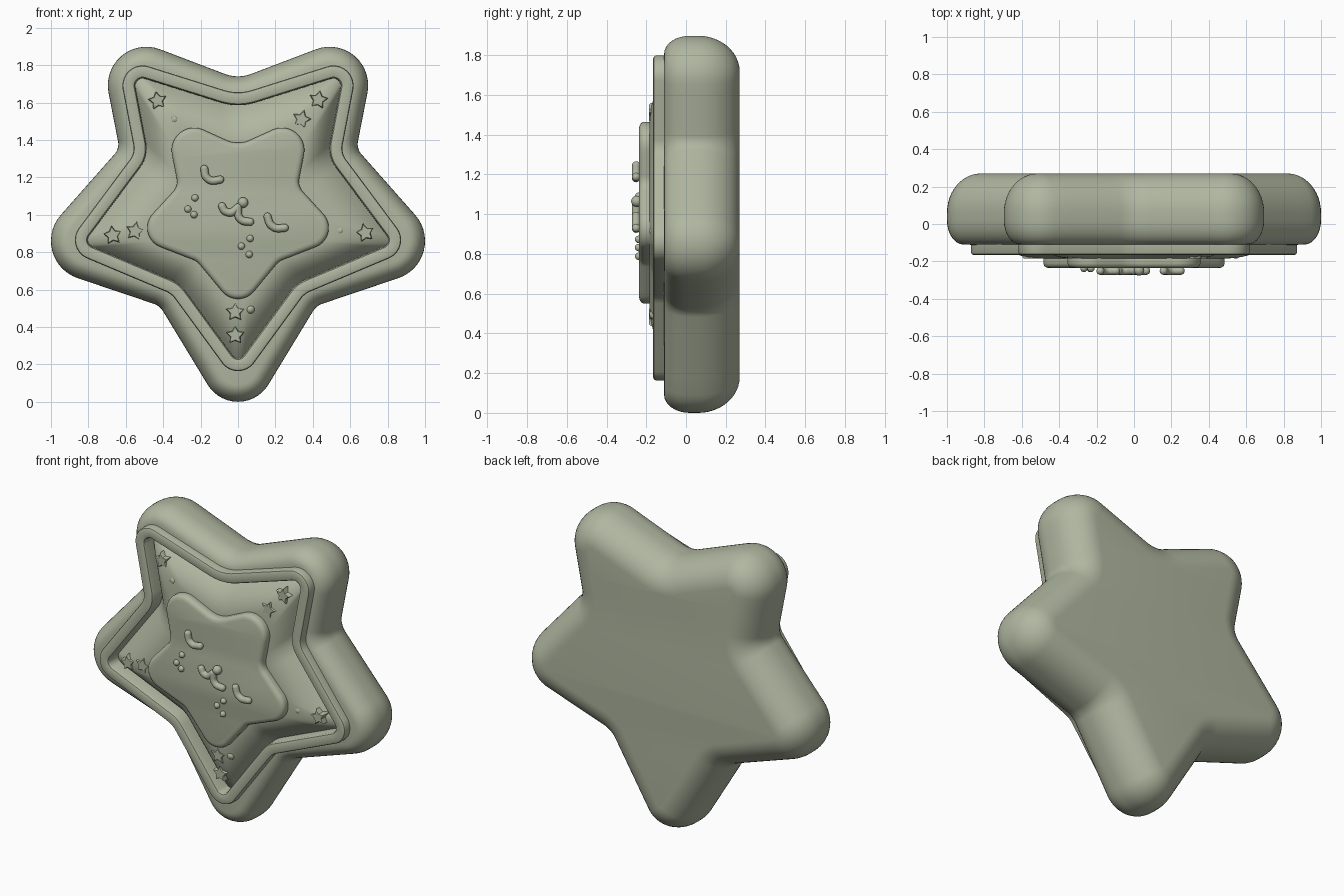
import bpy, bmesh, math
from mathutils import Vector

if "Cube" in bpy.data.objects:
    bpy.data.objects.remove(bpy.data.objects["Cube"])

mat = bpy.data.materials.new("sage green")
mat.diffuse_color = (0.43, 0.47, 0.35, 1)
mat.use_nodes = True
mat.node_tree.nodes["Principled BSDF"].inputs["Base Color"].default_value = mat.diffuse_color


def finish(ob, angle=35):
    ob.data.materials.clear()
    ob.data.materials.append(mat)
    bpy.ops.object.select_all(action='DESELECT')
    ob.select_set(True)
    bpy.context.view_layer.objects.active = ob
    bpy.ops.object.shade_smooth_by_angle(angle=math.radians(angle))


def from_bmesh(name, bm, angle=35):
    bmesh.ops.recalc_face_normals(bm, faces=bm.faces)
    me = bpy.data.meshes.new(name)
    bm.to_mesh(me)
    bm.free()
    ob = bpy.data.objects.new(name, me)
    bpy.context.collection.objects.link(ob)
    finish(ob, angle)
    return ob


def star_outline(bottom, low_notch, side, up_notch, top, top_notch, n=14, m=5):
    """Rounded star from (x, z, radius) circles of the right half: list of (point, normal)."""
    mir = lambda c: (-c[0], c[1], c[2])
    circles = [bottom, low_notch, side, up_notch, top, top_notch,
               mir(top), mir(up_notch), mir(side), mir(low_notch)]

    def tangents(tip, notch):
        dx, dz = notch[0] - tip[0], notch[1] - tip[1]
        phi = math.atan2(dz, dx)
        a = math.acos((tip[2] + notch[2]) / math.hypot(dx, dz))
        return phi - a, phi + a          # leaving tip, arriving at tip

    out = []
    for i in range(0, 10, 2):
        tip, nxt = circles[i], circles[(i + 1) % 10]
        start = tangents(tip, circles[i - 1])[1]
        end = tangents(tip, nxt)[0]
        arrive = tangents(circles[(i + 2) % 10], nxt)[1]
        for c, a, b, sign in ((tip, start, end, 1), (nxt, end, arrive, -1)):
            sweep = (b - a) % (2 * math.pi) if sign > 0 else -((a - b) % (2 * math.pi))
            for k in range(n + 1):
                t = a + sweep * k / n
                nv = Vector((math.cos(t), math.sin(t)))
                out.append((Vector(c[:2]) + nv * c[2] * sign, nv))
            # straight flank to the next arc
            j = circles[(circles.index(c) + 1) % 10]
            nv = Vector((math.cos(b), math.sin(b)))
            p0, p1 = Vector(c[:2]) + nv * c[2] * sign, Vector(j[:2]) - nv * j[2] * sign
            out += [(p0.lerp(p1, k / m), nv) for k in range(1, m)]
    return out


def inset(outline, d):
    return [p - nv * d for p, nv in outline]


def loft(name, rings, cap_start=False, cap_end=False, close=False, angle=35):
    """rings: list of (2D loop, y)."""
    bm = bmesh.new()
    rows = [[bm.verts.new((p.x, y, p.y)) for p in loop] for loop, y in rings]
    pairs = list(zip(rows, rows[1:])) + ([(rows[-1], rows[0])] if close else [])
    for a, b in pairs:
        for i in range(len(a)):
            j = (i + 1) % len(a)
            bm.faces.new((a[i], a[j], b[j], b[i]))
    if cap_start:
        bm.faces.new(rows[0])
    if cap_end:
        bm.faces.new(rows[-1])
    return from_bmesh(name, bm, angle)


body = star_outline((0, .19, .19), (.485, .43, .10), (.79, .86, .21),
                    (.72, 1.377, .08), (.49, 1.692, .206), (0, 1.94, .20))
rim = star_outline((0, .27, .106), (.433, .479, .12), (.765, .865, .107),
                   (.658, 1.355, .10), (.51, 1.69, .108), (0, 1.905, .25))
face = star_outline((0, .66, .11), (.267, .684, .08), (.375, .93, .11),
                    (.406, 1.177, .08), (.235, 1.345, .12), (0, 1.535, .15))

# Puffy star body: flat back, rounded sides, front lip under the rim
prof = [(.18 * (1 - math.cos(a)), .06 + .21 * math.sin(a))
        for a in (math.pi / 2 * (1 - k / 12) for k in range(13))]
prof += [(0, .02)]
prof += [(.09 * (1 - math.cos(a)), .02 - .13 * math.sin(a))
         for a in (math.pi / 2 * k / 8 for k in range(1, 9))]
loft("star_body", [(inset(body, d), y) for d, y in prof] + [(inset(rim, .03), -.112)],
     cap_start=True, angle=50)

# Raised star-shaped rim
loft("raised_rim", [(inset(rim, d), y) for d, y in
     ((0, -.10), (0, -.152), (.004, -.161), (.014, -.165), (.05, -.165),
      (.062, -.161), (.068, -.150), (.07, -.04))], close=True)

# Domed cushion between rim and face plate
edge, core = inset(rim, .066), inset(face, .03)


def dome(t):
    return -.065 - .12 * (1 - (1 - t) ** 2.4)


loft("domed_floor", [([a.lerp(b, k / 14) for a, b in zip(edge, core)], dome(k / 14))
                     for k in range(15)], cap_end=True, angle=60)

# Face plate
loft("face_plate", [(inset(face, d), y) for d, y in
     ((.012, -.15), (0, -.175), (0, -.212), (.005, -.224), (.015, -.232), (.03, -.236))],
     cap_start=True, cap_end=True, angle=50)


def ball(name, x, y, z, r):
    bm = bmesh.new()
    bmesh.ops.create_uvsphere(bm, u_segments=16, v_segments=10, radius=r)
    bmesh.ops.translate(bm, verts=bm.verts, vec=(x, y, z))
    return from_bmesh(name, bm, 80)


def stroke(name, pts, r=.021, y=-.251):
    """Round-ended tube along a smoothed path."""
    p = [Vector((x, y, z)) for x, z in pts]
    p = [2 * p[0] - p[1]] + p + [2 * p[-1] - p[-2]]
    path = []
    for i in range(1, len(p) - 2):
        a, b, c, d = p[i - 1:i + 3]
        for k in range(6):
            t = k / 6
            path.append(.5 * (2 * b + (c - a) * t + (2 * a - 5 * b + 4 * c - d) * t * t
                              + (3 * b - a - 3 * c + d) * t ** 3))
    path.append(p[-2])
    cu = bpy.data.curves.new(name, 'CURVE')
    cu.dimensions = '3D'
    cu.bevel_depth, cu.bevel_resolution = r, 4
    sp = cu.splines.new('POLY')
    sp.points.add(len(path) - 1)
    for q, v in zip(sp.points, path):
        q.co = (*v, 1)
    ob = bpy.data.objects.new(name, cu)
    bpy.context.collection.objects.link(ob)
    bpy.ops.object.select_all(action='DESELECT')
    ob.select_set(True)
    bpy.context.view_layer.objects.active = ob
    bpy.ops.object.convert(target='MESH')
    finish(bpy.context.view_layer.objects.active, 80)
    for s, v in (("start", path[0]), ("end", path[-1])):
        ball(f"{name}_{s}", v.x, v.y, v.z, r)


# Tilted sleepy face: closed eyes, mouth, nose
stroke("left_eye", [(-.18, 1.245), (-.172, 1.205), (-.14, 1.182), (-.095, 1.188)])
stroke("right_eye", [(.158, .99), (.172, .95), (.205, .928), (.25, .93)])
stroke("mouth_left", [(-.085, 1.045), (-.07, 1.02), (-.035, 1.012), (0, 1.04)])
stroke("mouth_right", [(0, 1.04), (.002, .995), (.025, .968), (.065, .962)])
ball("nose", .027, -.248, 1.065, .028)

# Cheek beads
for i, (x, z) in enumerate(((-.23, 1.09), (-.268, 1.03), (-.235, 1.0),
                            (.065, .873), (.018, .832), (.06, .788))):
    ball(f"cheek_bead_{i + 1}", x, -.238, z, .019)


# Small stars and beads scattered on the cushion
def small_star(name, x, z, y, turn, r=.052):
    loops = []
    for s, yy in ((1, y + .04), (1, y - .012), (.85, y - .02)):
        loops.append(([Vector((x, z)) + Vector((math.cos(a), math.sin(a))) * s * (r if k % 2 == 0 else r * .55)
                       for k, a in ((k, turn + k * math.pi / 5) for k in range(10))], yy))
    loft(name, loops, cap_start=True, cap_end=True)


for i, (x, z, y, turn) in enumerate((
        (-.43, 1.61, -.145, 1.75), (.43, 1.615, -.145, 1.4), (.34, 1.51, -.165, 1.3),
        (-.67, .89, -.145, 1.7), (-.55, .912, -.165, 1.4), (.68, .903, -.145, 1.8),
        (-.015, .48, -.165, 1.57), (-.015, .355, -.145, 1.57))):
    small_star(f"small_star_{i + 1}", x, z, y, turn)
for i, (x, z) in enumerate(((-.34, 1.51), (.545, .915), (.065, .495))):
    ball(f"floor_bead_{i + 1}", x, -.16, z, .025)
